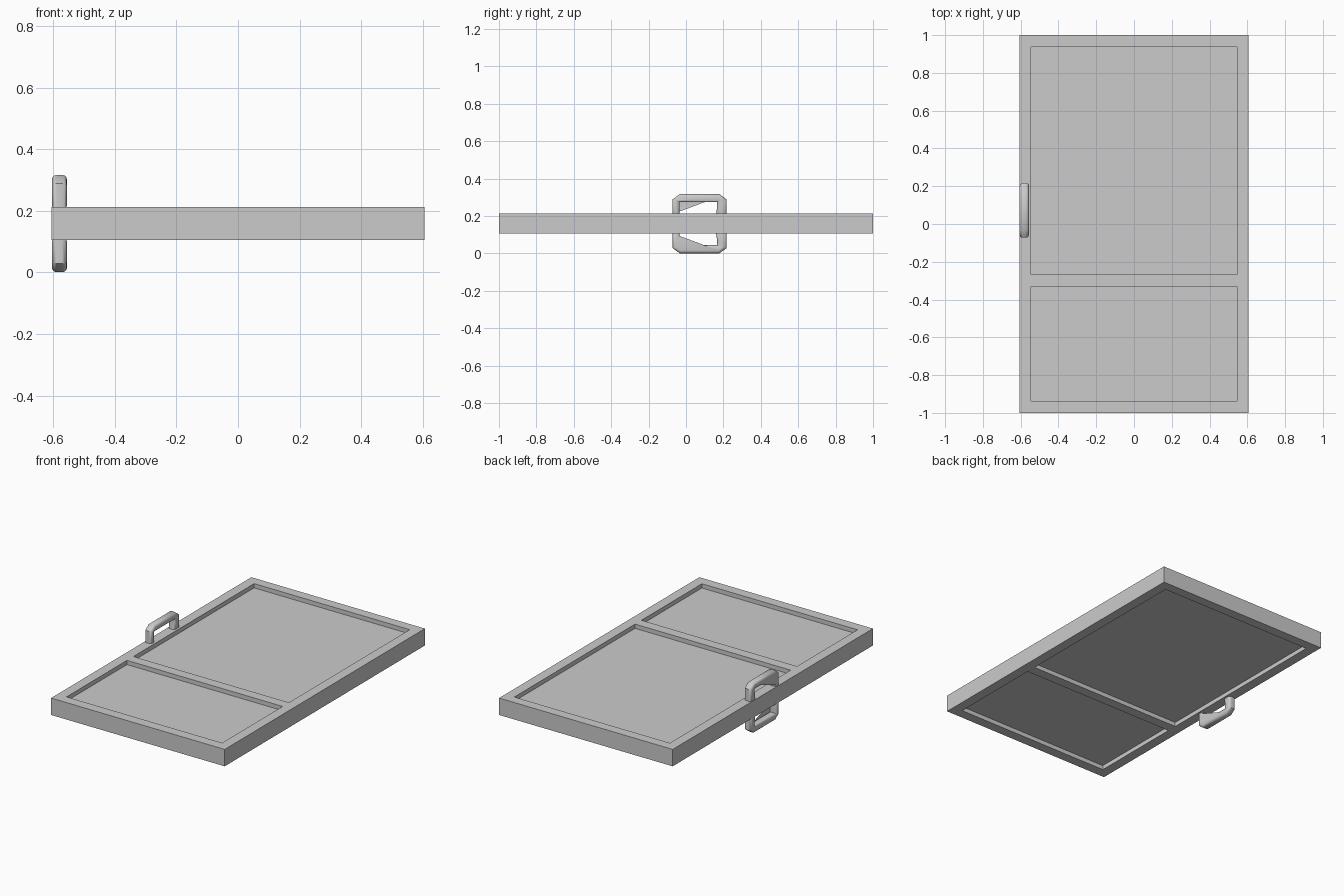
import bpy, bmesh
from mathutils import Vector

if "Cube" in bpy.data.objects:
    bpy.data.objects.remove(bpy.data.objects["Cube"])

MID = 0.159          # middle of the door thickness
HALF = 0.0535        # half the frame thickness


def finish(name, bm):
    bmesh.ops.recalc_face_normals(bm, faces=bm.faces)
    mesh = bpy.data.meshes.new(name)
    bm.to_mesh(mesh)
    bm.free()
    obj = bpy.data.objects.new(name, mesh)
    bpy.context.collection.objects.link(obj)
    return obj


def extrude(bm, faces, vec):
    res = bmesh.ops.extrude_face_region(bm, geom=faces)
    bmesh.ops.translate(bm, vec=Vector(vec),
                        verts=[v for v in res["geom"] if isinstance(v, bmesh.types.BMVert)])


# door frame with cross rail: grid of cells with the two openings left out
xs = [-0.607, -0.544, 0.544, 0.607]
ys = [-1.0, -0.936, -0.332, -0.268, 0.938, 1.0]
bm = bmesh.new()
grid = [[bm.verts.new((x, y, MID - HALF)) for y in ys] for x in xs]
for i in range(len(xs) - 1):
    for j in range(len(ys) - 1):
        if i == 1 and j in (1, 3):
            continue
        bm.faces.new((grid[i][j], grid[i + 1][j], grid[i + 1][j + 1], grid[i][j + 1]))
extrude(bm, bm.faces[:], (0, 0, 2 * HALF))
bmesh.ops.delete(bm, geom=[v for v in bm.verts if not v.link_faces], context="VERTS")
finish("door_frame", bm)

# recessed panels, one in each opening
for name, y0, y1 in (("lower_panel", ys[1], ys[2]), ("upper_panel", ys[3], ys[4])):
    bm = bmesh.new()
    bmesh.ops.create_cube(bm, size=1)
    bmesh.ops.scale(bm, vec=(1.10, y1 - y0 + 0.01, 0.053), verts=bm.verts)
    bmesh.ops.translate(bm, vec=(0, (y0 + y1) / 2, MID), verts=bm.verts)
    finish(name, bm)


# U-shaped pull handle, rounded along its rims; side = 1 top, -1 underside
def handle(name, side):
    profile = [(-0.072, 0.045), (-0.072, 0.13), (-0.034, 0.158), (0.179, 0.158),
               (0.217, 0.13), (0.217, 0.045), (0.160, 0.045), (0.167, 0.095),
               (0.167, 0.115), (-0.034, 0.115), (-0.034, 0.045)]
    x0, x1 = -0.605, -0.556
    bm = bmesh.new()
    face = bm.faces.new([bm.verts.new((x0, y, MID + side * z)) for y, z in profile])
    extrude(bm, [face], (x1 - x0, 0, 0))
    bmesh.ops.recalc_face_normals(bm, faces=bm.faces)
    rims = [e for e in bm.edges if abs(e.verts[0].co.x - e.verts[1].co.x) < 1e-5]
    bmesh.ops.bevel(bm, geom=rims, offset=0.015, segments=3, profile=0.5,
                    affect="EDGES", clamp_overlap=True)
    obj = finish(name, bm)
    bpy.ops.object.select_all(action="DESELECT")
    obj.select_set(True)
    bpy.context.view_layer.objects.active = obj
    bpy.ops.object.shade_smooth_by_angle(angle=0.9)


handle("front_handle", 1)
handle("back_handle", -1)
